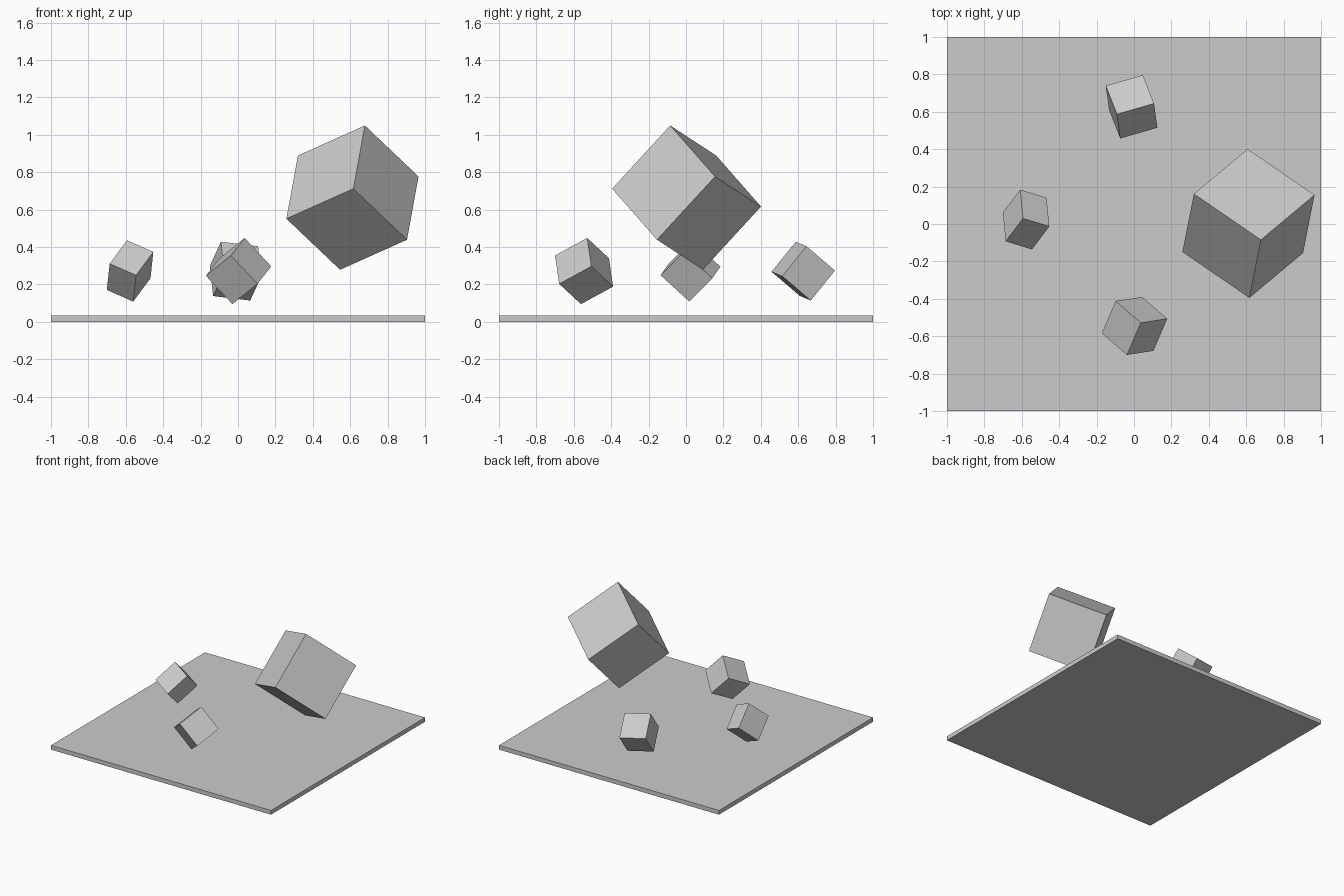
import bpy
from mathutils import Matrix, Vector


def block(name, centre, size, e1=(1, 0, 0), e2=(0, 1, 0)):
    """Box whose first two edges point along e1 and e2."""
    u = Vector(e1).normalized()
    w = u.cross(Vector(e2)).normalized()
    v = w.cross(u)
    rot = Matrix((u, v, w)).transposed().to_4x4()
    bpy.ops.mesh.primitive_cube_add(size=1)
    ob = bpy.context.object
    ob.name = name
    ob.matrix_world = Matrix.Translation(centre) @ rot @ Matrix.Diagonal((*size, 1))
    return ob


# Flat base plate
block("base_plate", (0, 0, 0.0175), (2, 2, 0.035))

# Large tumbling cube on the right
block("large_cube", (0.612, 0.003, 0.664), (0.463, 0.463, 0.463),
      (-0.357, 0.245, -0.16), (0.287, 0.24, -0.273))

# Small tumbling blocks: left, front and back
block("left_block", (-0.577, 0.024, 0.272), (0.16, 0.198, 0.209),
      (0.141, -0.043, -0.062), (-0.09, -0.124, -0.126))
block("front_block", (0.003, -0.545, 0.2715), (0.209, 0.209, 0.208),
      (0.142, 0.022, -0.152), (-0.075, -0.173, -0.093))
block("back_block", (-0.013, 0.627, 0.271), (0.208, 0.207, 0.209),
      (0.198, 0.057, -0.024), (0.019, -0.129, -0.16))
